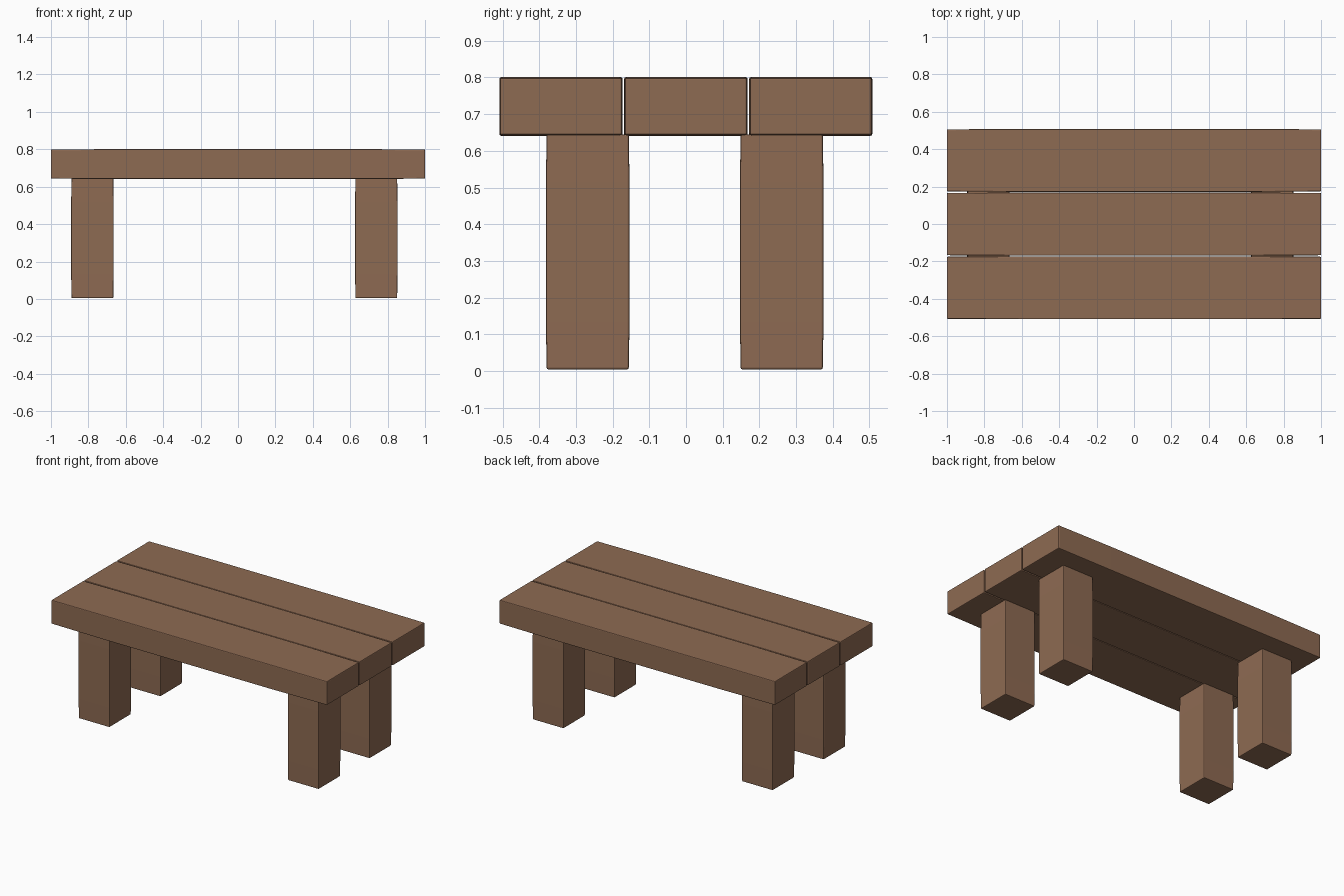
import bpy
import bmesh

if "Cube" in bpy.data.objects:
    bpy.data.objects.remove(bpy.data.objects["Cube"])

wood = bpy.data.materials.new("wood")
wood.diffuse_color = (0.27, 0.145, 0.085, 1)
wood.use_nodes = True
wood.node_tree.nodes["Principled BSDF"].inputs["Base Color"].default_value = wood.diffuse_color


def beam(name, lo, hi, axis, taper=0.002):
    """Softly bevelled timber whose ends are a hair thinner than its middle."""
    size = [b - a for a, b in zip(lo, hi)]
    mid = [(a + b) / 2 for a, b in zip(lo, hi)]
    bm = bmesh.new()
    bmesh.ops.create_cube(bm, size=1)
    along = [e for e in bm.edges
             if abs(e.verts[0].co[axis] - e.verts[1].co[axis]) > 0.5]
    bmesh.ops.subdivide_edges(bm, edges=along, cuts=4, use_grid_fill=True)
    for v in bm.verts:
        at_end = abs(v.co[axis]) > 0.49
        for i in range(3):
            s = size[i] - (2 * taper if at_end and i != axis else 0)
            v.co[i] = mid[i] + v.co[i] * s
    mesh = bpy.data.meshes.new(name)
    bm.to_mesh(mesh)
    bm.free()
    mesh.materials.append(wood)
    ob = bpy.data.objects.new(name, mesh)
    bpy.context.collection.objects.link(ob)
    bev = ob.modifiers.new("soft_edges", "BEVEL")
    bev.width = 0.005
    bev.segments = 2
    bev.limit_method = "ANGLE"
    return ob


# Three planks of the top
for name, y0, y1 in (("front_plank", -0.509, -0.173),
                     ("middle_plank", -0.169, 0.168),
                     ("back_plank", 0.172, 0.508)):
    beam(name, (-1, y0, 0.641), (1, y1, 0.801), 0)

# Four square legs
for xname, x0, x1 in (("left", -0.892, -0.665), ("right", 0.626, 0.853)):
    for yname, y0, y1 in (("front", -0.382, -0.154), ("back", 0.147, 0.375)):
        beam(f"{yname}_{xname}_leg", (x0, y0, 0.004), (x1, y1, 0.645), 2)
